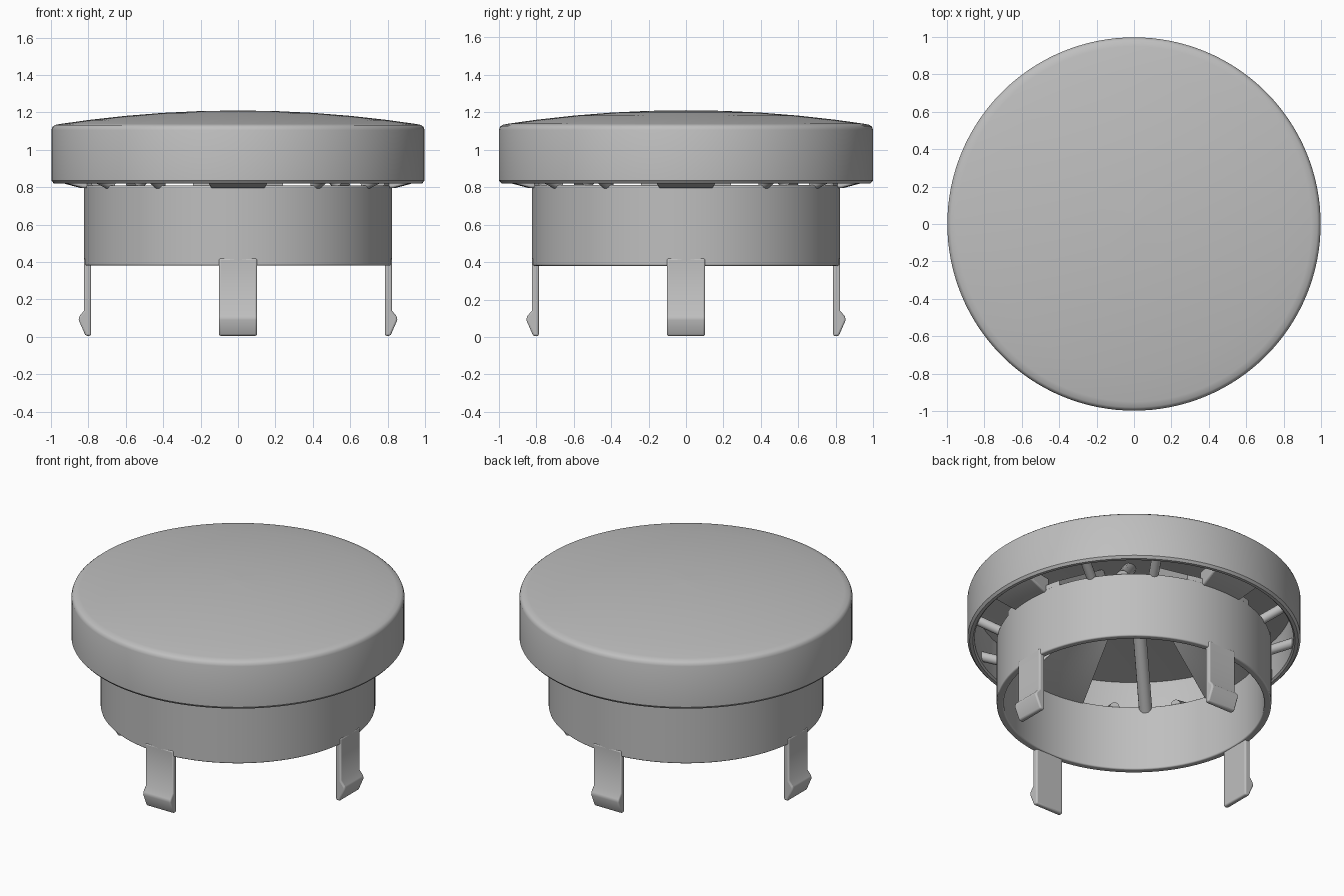
import bpy, bmesh, math
from mathutils import Matrix, Vector

cube = bpy.data.objects.get("Cube")
if cube:
    bpy.data.objects.remove(cube, do_unlink=True)

grey = bpy.data.materials.new("plain grey")
grey.use_nodes = True
COLOUR = (0.52, 0.52, 0.52, 1)
grey.diffuse_color = COLOUR
grey.node_tree.nodes["Principled BSDF"].inputs["Base Color"].default_value = COLOUR


def finish(name, bm, bevel=0.0):
    bmesh.ops.remove_doubles(bm, verts=bm.verts, dist=0.0001)
    bmesh.ops.recalc_face_normals(bm, faces=bm.faces)
    mesh = bpy.data.meshes.new(name)
    bm.to_mesh(mesh)
    bm.free()
    mesh.materials.append(grey)
    obj = bpy.data.objects.new(name, mesh)
    bpy.context.collection.objects.link(obj)
    if bevel:
        mod = obj.modifiers.new("soft edges", "BEVEL")
        mod.width, mod.segments = bevel, 3
        mod.limit_method, mod.angle_limit = "ANGLE", math.radians(40)
    bpy.ops.object.select_all(action="DESELECT")
    obj.select_set(True)
    bpy.context.view_layer.objects.active = obj
    bpy.ops.object.shade_smooth_by_angle(angle=math.radians(40))
    return obj


def lathe(name, profile, centre=0, half=math.pi, steps=128, bevel=0.0):
    """Sweep a closed (radius, z) profile around z, fully or as a sector."""
    bm = bmesh.new()
    full = half == math.pi
    rows = []
    for i in range(steps if full else steps + 1):
        a = centre - half + 2 * half * i / steps
        rows.append([bm.verts.new((r * math.cos(a), r * math.sin(a), z)) for r, z in profile])
    n = len(profile)
    for i in range(steps):
        a, b = rows[i], rows[(i + 1) % len(rows)]
        for j in range(n):
            k = (j + 1) % n
            bm.faces.new((a[j], b[j], b[k], a[k]))
    if not full:
        bm.faces.new(rows[0])
        bm.faces.new(rows[-1])
    return finish(name, bm, bevel)


def dome(radius, rise_to):
    return rise_to - 0.075 * (radius / 0.97) ** 2


# Domed cap: hollow shell with rounded shoulder and rim
radii = [0.001, 0.2, 0.4, 0.6, 0.8, 0.95]
outer = [(r, dome(r, 1.21)) for r in radii]
outer += [(0.98, 1.132), (0.992, 1.122), (0.998, 1.105), (0.998, 0.835), (0.985, 0.82)]
inner = [(0.965, 0.82), (0.955, 0.83), (0.955, 1.06)]
inner += [(r, dome(r, 1.15)) for r in reversed(radii)]
lathe("domed_cap", outer + inner)

# Collar ring below the cap
lathe("collar_ring", [(0.78, 0.38), (0.823, 0.38), (0.823, 0.81), (0.78, 0.81)], bevel=0.008)


def make_leg(name, angle):
    """Snap leg: side profile with a hooked toe, extruded to its width."""
    profile = [(0.785, 0.42), (0.785, 0.005), (0.815, 0.005), (0.852, 0.09),
               (0.848, 0.11), (0.823, 0.14), (0.823, 0.42)]
    bm = bmesh.new()
    face = bm.faces.new([bm.verts.new((r, -0.102, z)) for r, z in profile])
    ext = bmesh.ops.extrude_face_region(bm, geom=[face])
    verts = [v for v in ext["geom"] if isinstance(v, bmesh.types.BMVert)]
    bmesh.ops.translate(bm, verts=verts, vec=(0, 0.204, 0))
    bmesh.ops.rotate(bm, verts=bm.verts, matrix=Matrix.Rotation(angle, 3, "Z"))
    finish(name, bm, 0.01)


def make_rod(name, start, end, radius):
    bm = bmesh.new()
    a, b = Vector(start), Vector(end)
    turn = (b - a).to_track_quat("Z", "Y").to_matrix().to_4x4()
    bmesh.ops.create_cone(bm, cap_ends=True, segments=16, radius1=radius, radius2=radius,
                          depth=(b - a).length,
                          matrix=Matrix.Translation((a + b) / 2) @ turn)
    return finish(name, bm)


for i, side in enumerate(("left", "back", "right", "front")):
    angle = i * math.pi / 2
    make_leg(side + "_leg", angle)
    # Bridge joining the collar to the cap wall above each leg
    lathe(side + "_bridge", [(0.79, 0.795), (0.84, 0.795), (0.97, 0.83), (0.97, 0.9), (0.79, 0.9)],
          angle, math.radians(10), 8, 0.01)
    # Wide sloping web from the collar to the underside of the dome
    lathe(side + "_web", [(0.78, 0.8), (0.82, 0.8), (0.82, 0.84), (0.34, 1.15), (0.3, 1.1)],
          angle, math.radians(17), 12)
    # Slim sloping strut halfway between the legs
    diagonal = angle + math.pi / 4
    c, s = math.cos(diagonal), math.sin(diagonal)
    make_rod(side + "_strut", (0.8 * c, 0.8 * s, 0.8), (0.32 * c, 0.32 * s, 1.13), 0.04)
    # Small tie between collar and cap wall on both sides of each bridge
    for label, turn in (("a", -0.55), ("b", 0.55)):
        c, s = math.cos(angle + turn), math.sin(angle + turn)
        make_rod(side + "_tie_" + label, (0.79 * c, 0.79 * s, 0.81), (0.97 * c, 0.97 * s, 0.89), 0.03)
